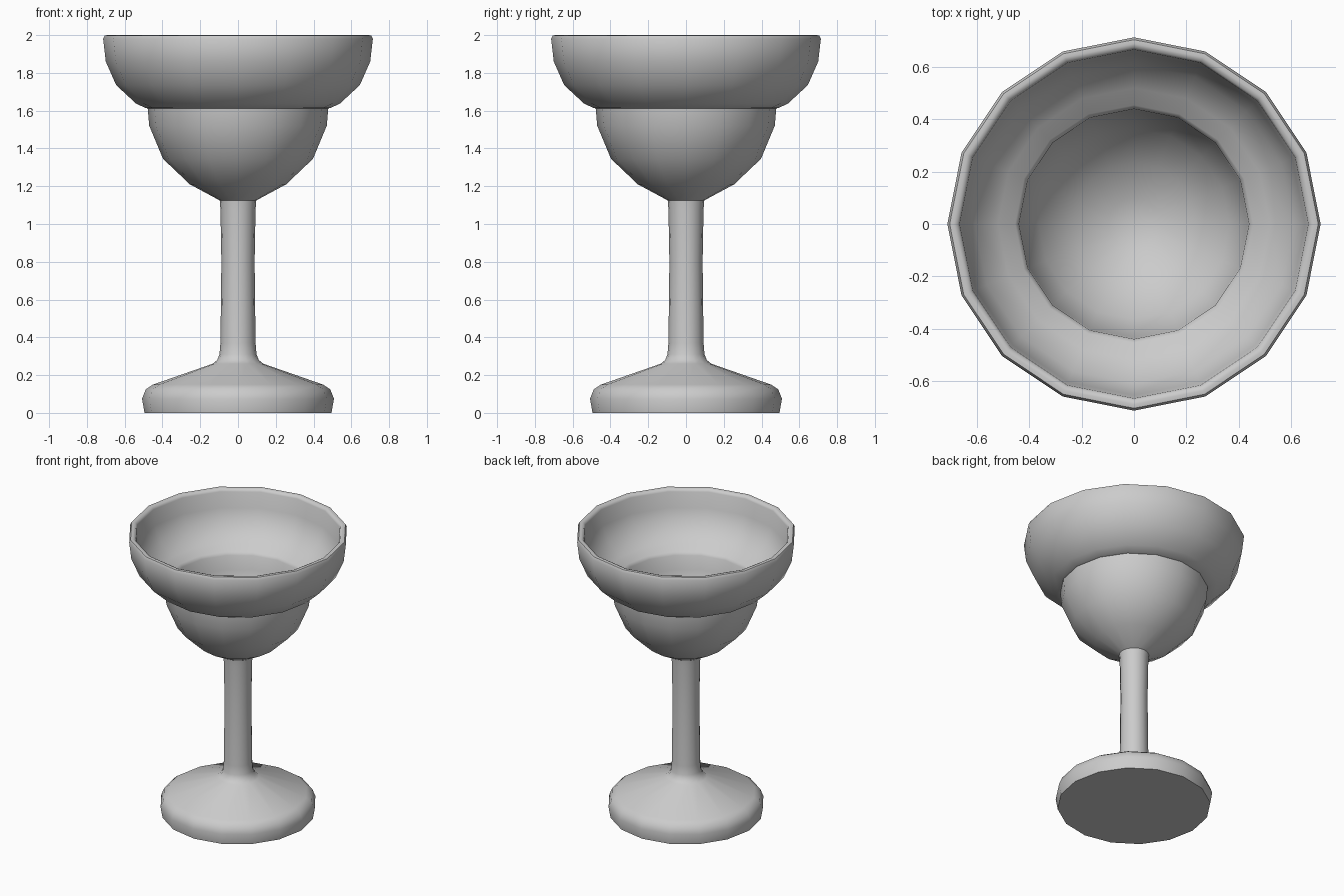
import bpy, bmesh, math

if "Cube" in bpy.data.objects:
    bpy.data.objects.remove(bpy.data.objects["Cube"])

SIDES = 16
grey = bpy.data.materials.new("soft grey")
grey.diffuse_color = (0.6, 0.6, 0.6, 1)
grey.use_nodes = True
grey.node_tree.nodes["Principled BSDF"].inputs["Base Color"].default_value = grey.diffuse_color


def lathe(name, profile, sharp=50):
    """Turn a (radius, height) profile around z; radius 0 closes to a pole."""
    bm = bmesh.new()
    rings = []
    for r, z in profile:
        if r == 0:
            rings.append([bm.verts.new((0, 0, z))] * SIDES)
        else:
            rings.append([bm.verts.new((r * math.cos(2 * math.pi * i / SIDES),
                                        r * math.sin(2 * math.pi * i / SIDES), z))
                          for i in range(SIDES)])
    for a, b in zip(rings, rings[1:]):
        for i in range(SIDES):
            j = (i + 1) % SIDES
            bm.faces.new(list(dict.fromkeys((a[i], a[j], b[j], b[i]))))
    bmesh.ops.recalc_face_normals(bm, faces=bm.faces)
    mesh = bpy.data.meshes.new(name)
    bm.to_mesh(mesh)
    bm.free()
    mesh.materials.append(grey)
    obj = bpy.data.objects.new(name, mesh)
    bpy.context.collection.objects.link(obj)
    bpy.ops.object.select_all(action='DESELECT')
    obj.select_set(True)
    bpy.context.view_layer.objects.active = obj
    bpy.ops.object.shade_smooth_by_angle(angle=math.radians(sharp))


foot = [(0, 0), (0.495, 0), (0.508, 0.075), (0.488, 0.125), (0.45, 0.15),
        (0.135, 0.26), (0.11, 0.28)]
stem = [(0.098, 0.31), (0.093, 0.37), (0.088, 0.8), (0.093, 1.08), (0.097, 1.125)]
lower_bowl = [(0.255, 1.21), (0.397, 1.345), (0.47, 1.52), (0.478, 1.612)]
upper_bowl = [(0.49, 1.614), (0.54, 1.638), (0.645, 1.735), (0.70, 1.86),
              (0.714, 1.98), (0.705, 1.998)]
# rim and the hollow inside
inside = [(0.69, 2.0), (0.675, 1.995), (0.667, 1.98), (0.655, 1.87), (0.61, 1.765),
          (0.52, 1.68), (0.455, 1.65), (0.44, 1.63), (0.435, 1.53),
          (0.365, 1.37), (0.235, 1.25), (0.10, 1.185), (0, 1.17)]
lathe("goblet", foot + stem + lower_bowl + upper_bowl + inside)
